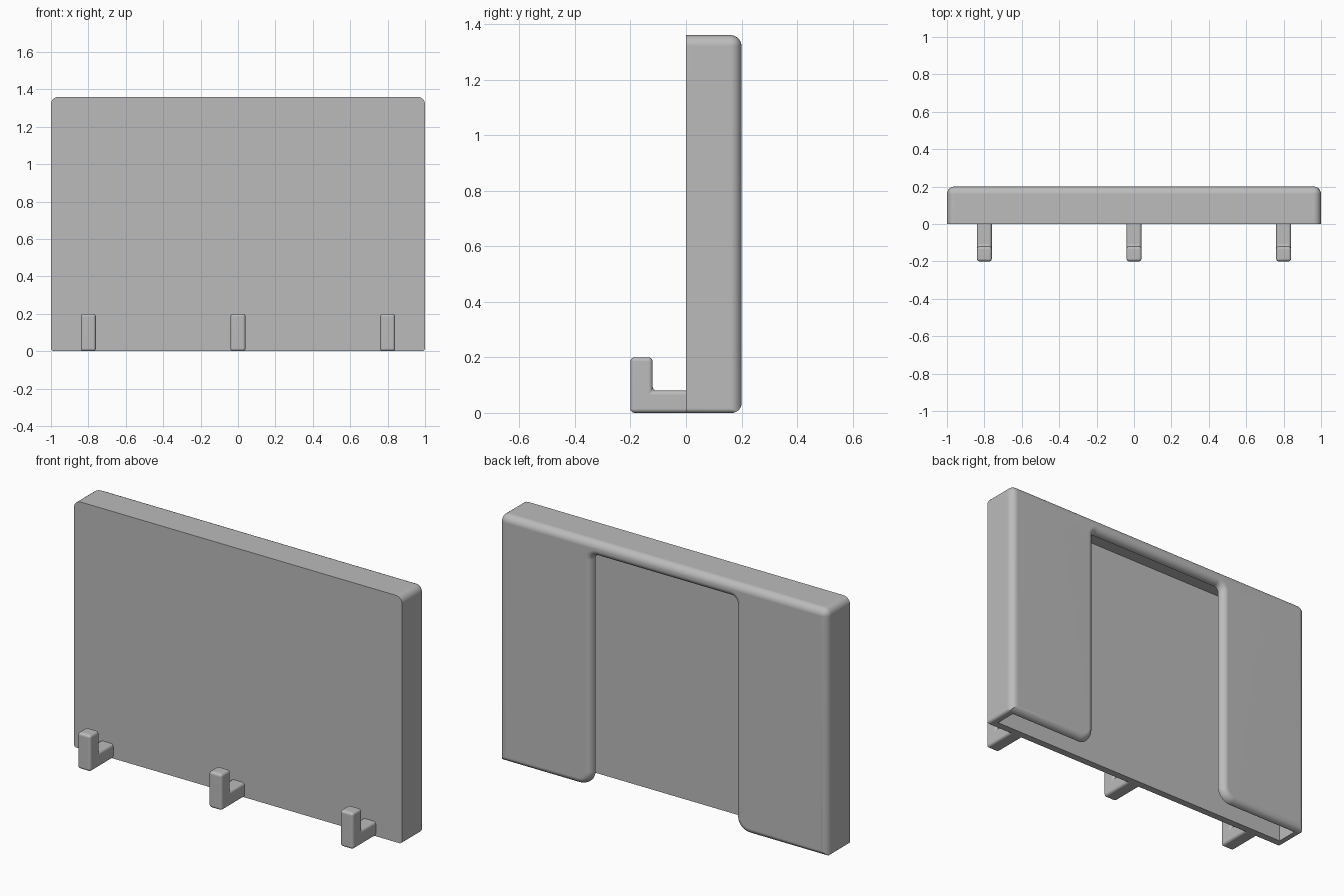
import bpy
import bmesh
from math import pi, sin, cos
from mathutils import Vector

if "Cube" in bpy.data.objects:
    bpy.data.objects.remove(bpy.data.objects["Cube"], do_unlink=True)

HEIGHT, DEPTH, WALL = 1.36, 0.2, 0.04
FILLET = 0.035           # rounding of the window rim
HALF_WINDOW, WINDOW_TOP = 0.44, 1.28

grey = bpy.data.materials.new("plain_grey")
grey.use_nodes = True
grey.diffuse_color = (0.5, 0.5, 0.5, 1)
grey.node_tree.nodes["Principled BSDF"].inputs["Base Color"].default_value = (0.5, 0.5, 0.5, 1)


def make_object(name, bm):
    bmesh.ops.recalc_face_normals(bm, faces=bm.faces)
    mesh = bpy.data.meshes.new(name)
    bm.to_mesh(mesh)
    bm.free()
    mesh.materials.append(grey)
    obj = bpy.data.objects.new(name, mesh)
    bpy.context.collection.objects.link(obj)
    return obj


def box(lo, hi):
    bm = bmesh.new()
    bmesh.ops.create_cube(bm, size=1)
    lo, hi = Vector(lo), Vector(hi)
    for v in bm.verts:
        v.co = (lo + hi) / 2 + v.co * (hi - lo)
    return bm


def loft(rings):
    """Closed solid through rings with equal point counts."""
    bm = bmesh.new()
    loops = [[bm.verts.new(p) for p in ring] for ring in rings]
    n = len(loops[0])
    for a, b in zip(loops, loops[1:]):
        for i in range(n):
            j = (i + 1) % n
            bm.faces.new((a[i], a[j], b[j], b[i]))
    bm.faces.new(loops[0])
    bm.faces.new(loops[-1][::-1])
    return bm


def activate(obj):
    bpy.ops.object.select_all(action="DESELECT")
    obj.select_set(True)
    bpy.context.view_layer.objects.active = obj


def apply_modifier(obj, kind, **settings):
    mod = obj.modifiers.new(kind.lower(), kind)
    for key, value in settings.items():
        setattr(mod, key, value)
    activate(obj)
    bpy.ops.object.modifier_apply(modifier=mod.name)


def cut(obj, cutter):
    cutter.hide_render = True
    apply_modifier(obj, "BOOLEAN", operation="DIFFERENCE", solver="EXACT", object=cutter)
    bpy.data.objects.remove(cutter, do_unlink=True)


def smooth(obj):
    activate(obj)
    bpy.ops.object.shade_smooth_by_angle(angle=pi / 6)
    apply_modifier(obj, "WEIGHTED_NORMAL", keep_sharp=True)


def arc(cx, cz, r, start, end, steps=8):
    return [(cx + r * cos(start + (end - start) * i / steps),
             cz + r * sin(start + (end - start) * i / steps)) for i in range(steps + 1)]


def window_ring(y, grow):
    """Window outline, open at the bottom, with flared lower corners."""
    top_r, low_r = 0.03, 0.08
    half = [(1.2, -0.2), (1.2, grow)]
    half += arc(HALF_WINDOW + low_r, low_r, low_r - grow, 1.5 * pi, pi)
    half += arc(HALF_WINDOW - top_r, WINDOW_TOP - top_r, top_r + grow, 0, pi / 2)
    outline = half + [(-x, z) for x, z in reversed(half)]
    return [(x, y, z) for x, z in outline]


# Case: outer block, rounded everywhere except around the front face
bm = box((-1, 0, 0), (1, DEPTH, HEIGHT))
weight = bm.edges.layers.float.new("bevel_weight_edge")
for e in bm.edges:
    mid = (e.verts[0].co + e.verts[1].co) / 2
    if mid.y > 0.01:
        e[weight] = 1.0 if mid.z > 0.01 else 0.4
case = make_object("case", bm)
apply_modifier(case, "BEVEL", limit_method="WEIGHT", width=0.04, segments=6)

# Pocket open at the bottom
cut(case, make_object("pocket_cutter", box((WALL - 1, WALL, -0.2),
                                           (1 - WALL, DEPTH - WALL, HEIGHT - WALL))))

# Back window with a rounded rim
rings = [window_ring(0.1, -0.001), window_ring(DEPTH - FILLET, -0.001)]
for i in range(1, 7):
    t = i / 6 * pi / 2
    rings.append(window_ring(DEPTH - FILLET * (1 - sin(t)), FILLET * (1 - cos(t))))
rings.append(window_ring(DEPTH + 0.1, FILLET))
cut(case, make_object("window_cutter", loft(rings)))
smooth(case)

# Three upturned hooks along the lower front edge
profile = [(0.035, 0), (-0.2, 0), (-0.2, 0.2), (-0.12, 0.2), (-0.12, 0.08), (0.035, 0.08)]
for side, x in (("right", -0.8), ("middle", 0), ("left", 0.8)):
    bm = loft([[(x + dx, y, z) for y, z in profile] for dx in (-0.04, 0.04)])
    hook = make_object(side + "_hook", bm)
    apply_modifier(hook, "BEVEL", limit_method="ANGLE", width=0.015, segments=4)
    smooth(hook)
